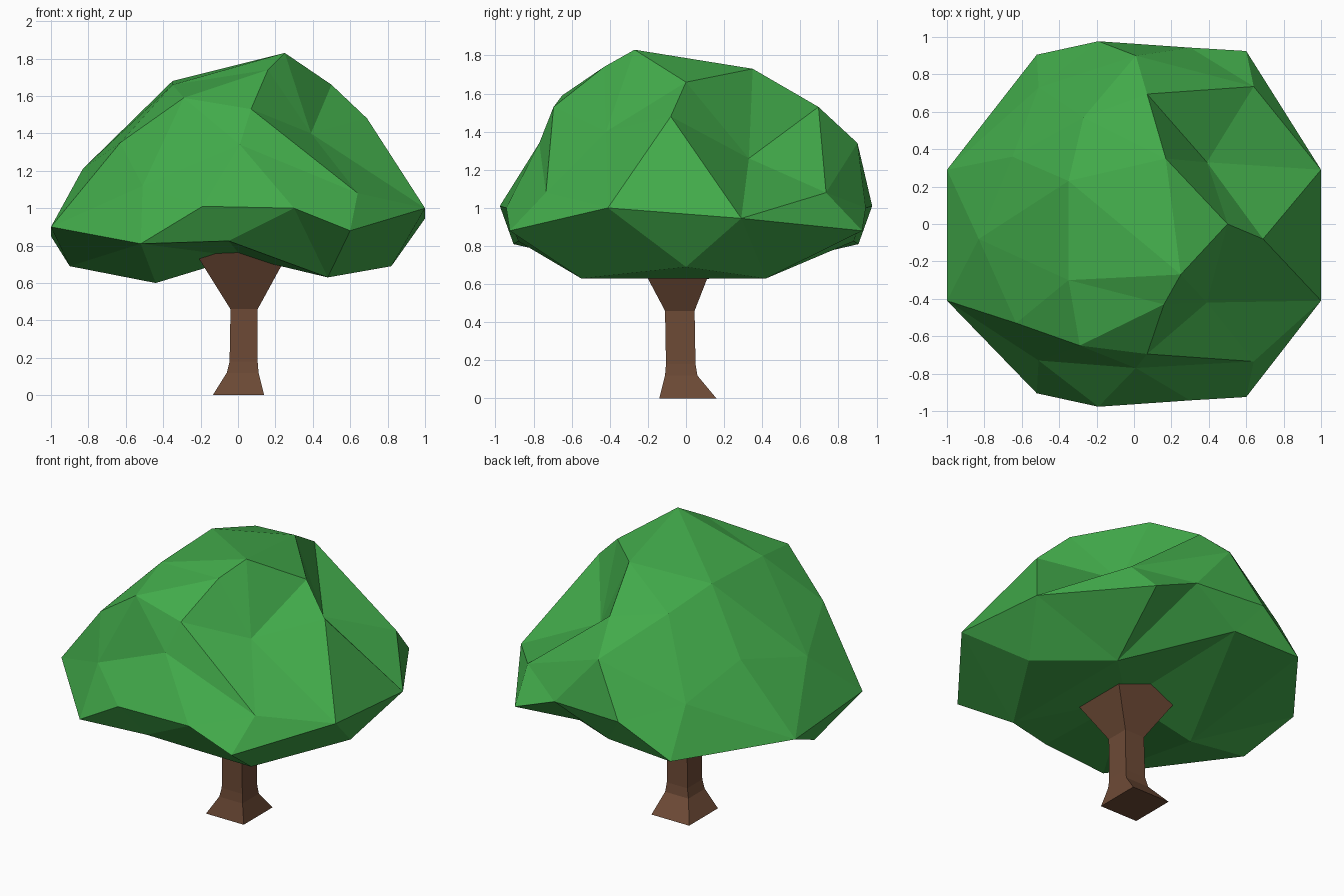
import bpy, bmesh
from mathutils import Vector

if "Cube" in bpy.data.objects:
    bpy.data.objects.remove(bpy.data.objects["Cube"])


def add_object(name, bm, color):
    bmesh.ops.recalc_face_normals(bm, faces=bm.faces)
    mesh = bpy.data.meshes.new(name)
    bm.to_mesh(mesh)
    bm.free()
    mat = bpy.data.materials.new(name + "_color")
    mat.diffuse_color = (*color, 1)
    mat.use_nodes = True
    mat.node_tree.nodes["Principled BSDF"].inputs["Base Color"].default_value = mat.diffuse_color
    mesh.materials.append(mat)
    obj = bpy.data.objects.new(name, mesh)
    bpy.context.collection.objects.link(obj)
    return obj


# Trunk: square sections lofted from root flare to branch flare
def trunk():
    # z, x min, x max, y min, y max
    sections = [(0, -.135, .14, -.14, .16), (.12, -.06, .11, -.11, .06),
                (.18, -.045, .105, -.105, .05), (.46, -.04, .105, -.11, .045),
                (.78, -.24, .28, -.28, .17)]
    bm = bmesh.new()
    rings = [[bm.verts.new(p) for p in ((a, c, z), (b, c, z), (b, d, z), (a, d, z))]
             for z, a, b, c, d in sections]
    for low, high in zip(rings, rings[1:]):
        for i in range(4):
            j = (i + 1) % 4
            bm.faces.new((low[i], low[j], high[j], high[i]))
    bm.faces.new(rings[0][::-1])
    bm.faces.new(rings[-1])
    return add_object("trunk", bm, (.155, .069, .037))


def crosses(a, b, c, d):
    """True when the arcs a-b and c-d cross on the sphere."""
    if (a + b).dot(c + d) <= 0:
        return False
    n, m = a.cross(b), c.cross(d)
    return n.dot(c) * n.dot(d) < 0 and m.dot(a) * m.dot(b) < 0


def force_edge(bm, a, b):
    """Rotate crossing edges until a and b are joined by a ridge."""
    for _ in range(12):
        if any(e.other_vert(a) is b for e in a.link_edges):
            return
        for e in list(bm.edges):
            c, d = e.verts
            if len(e.link_faces) != 2 or {a, b} & {c, d}:
                continue
            if not crosses(a.co, b.co, c.co, d.co):
                continue
            p, q = [next(v for v in f.verts if v not in (c, d)) for f in e.link_faces]
            if crosses(p.co, q.co, c.co, d.co):
                bmesh.utils.edge_rotate(e, True)
                break


# Canopy: faceted shell wrapped around a centre, keeping its hollows
def canopy():
    paired = [(-.52, .905, .81), (-.19, .977, 1.01), (.30, .943, 1.0),
              (.60, .925, .88), (.07, .695, 1.53), (.64, .735, 1.08),
              (-.51, .73, 1.12), (-.05, .88, .825)]
    rim = [(-1, -.41, .90), (-1, .29, .85), (1, -.41, 1.0), (1, .29, .945)]
    crown = [(-.83, -.08, 1.21), (-.65, .36, 1.31), (-.27, .57, 1.59),
             (-.35, .23, 1.68), (-.35, -.30, 1.66), (-.29, -.65, 1.59),
             (.25, -.27, 1.83), (.17, .35, 1.73), (.50, 0, 1.66),
             (.69, -.08, 1.48), (.39, .33, 1.26), (.39, -.42, 1.40),
             (.01, .90, 1.34), (.01, -.77, 1.34), (.16, -.43, 1.74),
             (-.63, -.53, 1.35)]
    under = [(.48, -.55, .63), (.48, .42, .63), (.82, 0, .69),
             (-.44, 0, .60), (-.90, -.05, .69), (.02, -.05, .74)]
    points = [Vector((x, s * y, z)) for x, y, z in paired for s in (-1, 1)]
    points += [Vector(p) for p in rim + crown + under]

    centre = Vector((0, 0, 1.0))
    bm = bmesh.new()
    place = {}
    for p in points:
        d = p - centre
        d.z *= 1.3
        place[bm.verts.new(d.normalized())] = p
    bmesh.ops.convex_hull(bm, input=bm.verts)

    def near(*p):
        return min(place, key=lambda v: (place[v] - Vector(p)).length)

    # Ridges and folds that differ from the plain wrap
    force_edge(bm, near(.48, -.55, .63), near(.48, .42, .63))
    force_edge(bm, near(.39, .33, 1.26), near(.07, .7, 1.53))
    for s in (-1, 1):
        dip, lip = near(-.05, s * .88, .82), near(.3, s * .94, 1)
        force_edge(bm, lip, near(.48, s * .5, .63))
        force_edge(bm, dip, lip)
        force_edge(bm, dip, near(-.19, s * .98, 1.01))
        force_edge(bm, near(.07, s * .7, 1.53), near(.64, s * .73, 1.08))
    force_edge(bm, near(-1, -.41, .9), near(-.63, -.53, 1.35))

    for v, p in place.items():
        v.co = p
    return add_object("canopy", bm, (.055, .41, .07))


trunk()
canopy()
